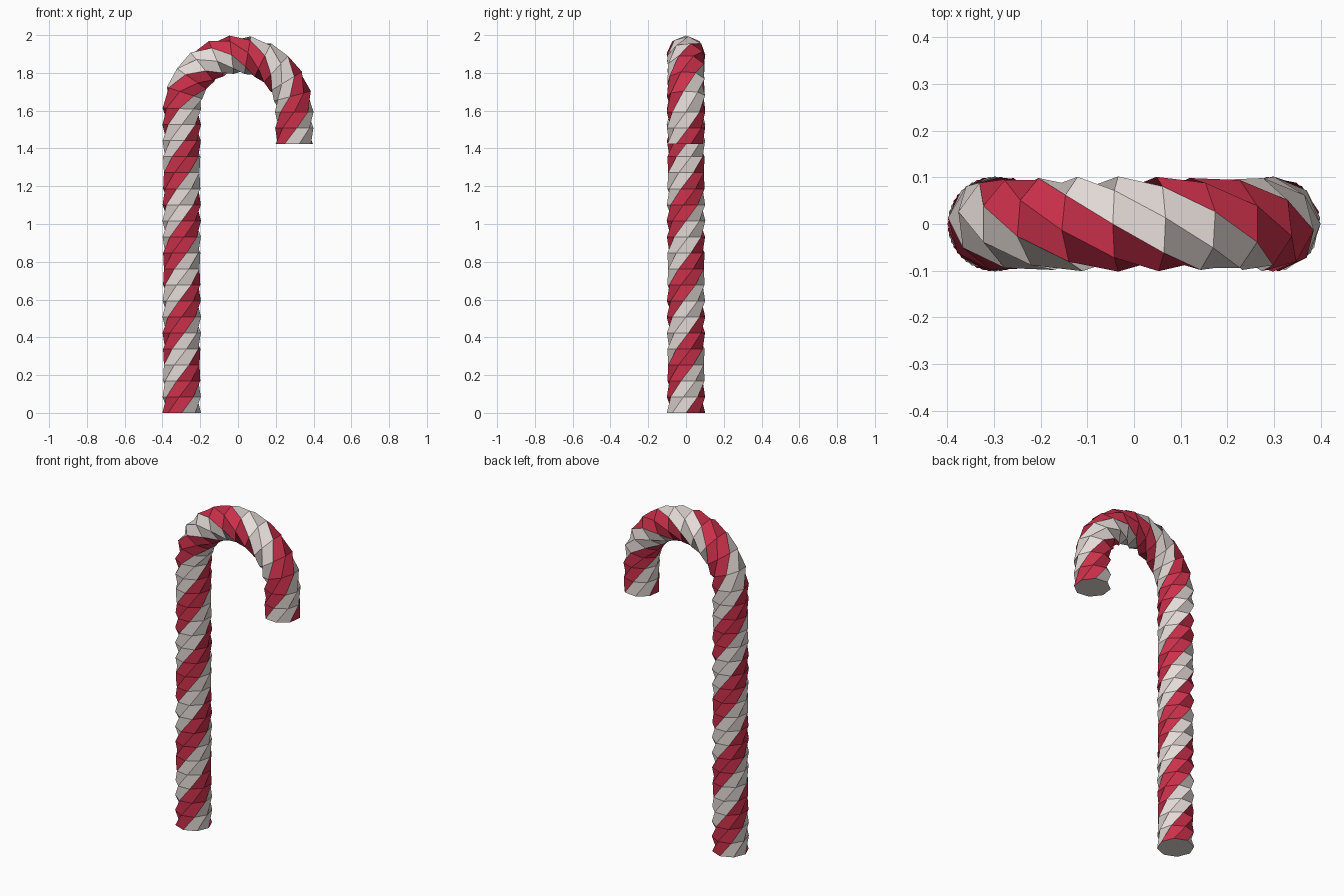
import bpy, bmesh
from math import pi, sin, cos, radians
from mathutils import Vector

cube = bpy.data.objects.get("Cube")
if cube:
    bpy.data.objects.remove(cube, do_unlink=True)

SIDES, RINGS = 8, 32
TUBE, BEND = 0.102, 0.298       # tube radius, hook radius
SHAFT, TIP = 1.6, 0.176         # straight lengths before and after the hook
TWIST = radians(37.5)           # turn per ring


def material(name, rgb):
    m = bpy.data.materials.new(name)
    m.use_nodes = True
    m.diffuse_color = (*rgb, 1)
    m.node_tree.nodes["Principled BSDF"].inputs["Base Color"].default_value = (*rgb, 1)
    return m


def path(s):
    """Centre point and bend angle at distance s along the cane."""
    if s < SHAFT:
        return Vector((-BEND, 0, s)), 0
    a = (s - SHAFT) / BEND
    if a < pi:
        return Vector((-BEND * cos(a), 0, SHAFT + BEND * sin(a))), a
    return Vector((BEND, 0, SHAFT - (s - SHAFT - pi * BEND))), pi


# Twisted octagonal tube swept along the cane path
bm = bmesh.new()
length = SHAFT + pi * BEND + TIP
rings = []
for i in range(RINGS + 1):
    centre, bend = path(length * i / RINGS)
    inward = Vector((cos(bend), 0, -sin(bend)))
    ring = []
    for j in range(SIDES):
        a = 2 * pi * j / SIDES + TWIST * i
        ring.append(bm.verts.new(centre + TUBE * (inward * cos(a) + Vector((0, sin(a), 0)))))
    rings.append(ring)

# Stripes two faces wide follow the twist
for low, high in zip(rings, rings[1:]):
    for j in range(SIDES):
        k = (j + 1) % SIDES
        face = bm.faces.new((low[j], low[k], high[k], high[j]))
        face.material_index = 1 if j // 2 % 2 == 0 else 0

# Flat end caps
bm.faces.new(rings[0][::-1])
bm.faces.new(rings[-1])

mesh = bpy.data.meshes.new("candy_cane")
bm.to_mesh(mesh)
bm.free()
mesh.materials.append(material("warm_white", (0.78, 0.71, 0.68)))
mesh.materials.append(material("candy_red", (0.60, 0.03, 0.07)))
cane = bpy.data.objects.new("candy_cane", mesh)
bpy.context.collection.objects.link(cane)
